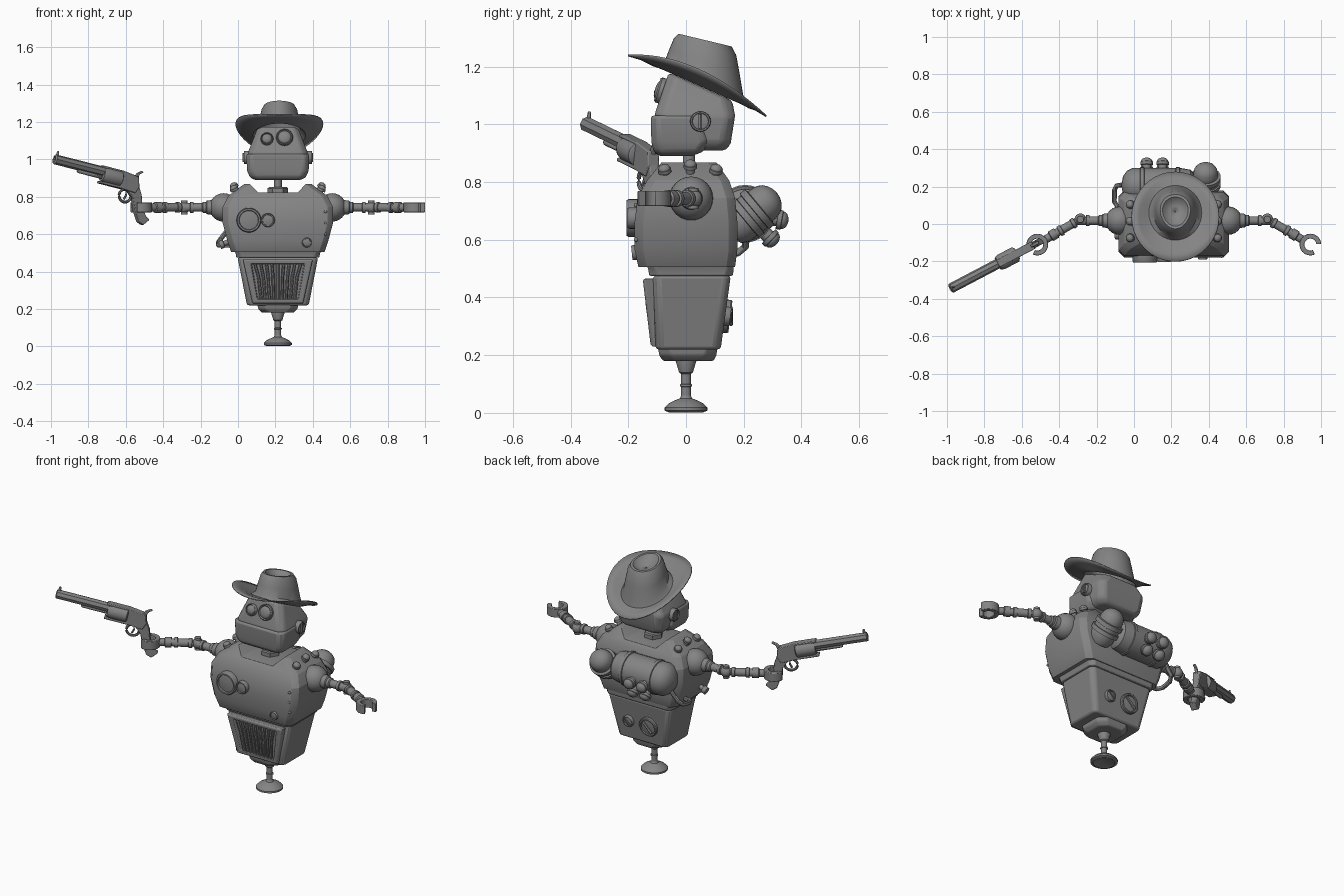
import bpy, bmesh, math
from mathutils import Vector as V, Matrix

if "Cube" in bpy.data.objects:
    bpy.data.objects.remove(bpy.data.objects["Cube"])

CX = 0.213          # body axis, offset because one arm holds a long revolver
TAU = math.tau
made = []
GREY = (0.23, 0.23, 0.23, 1)
grey = bpy.data.materials.new("mid_grey")
grey.use_nodes = True
grey.diffuse_color = GREY
grey.node_tree.nodes["Principled BSDF"].inputs["Base Color"].default_value = GREY


def finish(name, bm, bevel=0):
    bmesh.ops.remove_doubles(bm, verts=bm.verts, dist=1e-5)
    bmesh.ops.recalc_face_normals(bm, faces=bm.faces)
    me = bpy.data.meshes.new(name)
    bm.to_mesh(me)
    bm.free()
    me.materials.append(grey)
    ob = bpy.data.objects.new(name, me)
    ob.location.x = CX
    bpy.context.scene.collection.objects.link(ob)
    if bevel:
        m = ob.modifiers.new("soft_edges", 'BEVEL')
        m.width, m.segments, m.angle_limit = bevel, 2, math.radians(25)
    made.append(ob)
    return ob


def loft(name, rings, bevel=0, caps=True):
    """Skin closed rings of equal length."""
    bm = bmesh.new()
    vs = [[bm.verts.new(p) for p in r] for r in rings]
    n = len(vs[0])
    for a, b in zip(vs, vs[1:]):
        for i in range(n):
            bm.faces.new((a[i], a[(i + 1) % n], b[(i + 1) % n], b[i]))
    if caps:
        bm.faces.new(vs[0])
        bm.faces.new(vs[-1])
    return finish(name, bm, bevel)


def lathe(name, p, d, profile, seg=24):
    """Turn (radius, height) pairs about direction d from point p."""
    m = Matrix.Translation(V(p)) @ V(d).to_track_quat('Z', 'Y').to_matrix().to_4x4()
    return loft(name, [[m @ V((max(r, .0005) * math.cos(TAU * i / seg),
                               max(r, .0005) * math.sin(TAU * i / seg), h))
                        for i in range(seg)] for r, h in profile])


def dome(r, h0, h, steps=5):
    return [(r * math.cos(i * math.pi / 2 / steps), h0 + h * math.sin(i * math.pi / 2 / steps))
            for i in range(steps + 1)]


def ball(name, p, r):
    lathe(name, p, (0, 0, 1), [(r * math.sin(math.pi * i / 12), -r * math.cos(math.pi * i / 12))
                               for i in range(13)])


def tube(name, pts, r, seg=10):
    pts = [V(p) for p in pts]
    rings = []
    for i, p in enumerate(pts):
        t = (pts[min(i + 1, len(pts) - 1)] - pts[max(i - 1, 0)]).normalized()
        q = t.to_track_quat('Z', 'Y')
        rings.append([p + q @ V((r * math.cos(TAU * k / seg), r * math.sin(TAU * k / seg), 0))
                      for k in range(seg)])
    return loft(name, rings)


def block(name, sections, cut, bevel=0.01):
    """Stack chamfered rectangles: (z, half width, front y, back y, slope)."""
    rings = []
    for z, hx, y0, y1, *slope in sections:
        k = slope[0] if slope else 0
        pts = [(-hx + cut, y0), (hx - cut, y0), (hx, y0 + cut), (hx, y1 - cut),
               (hx - cut, y1), (-hx + cut, y1), (-hx, y1 - cut), (-hx, y0 + cut)]
        rings.append([V((x, y, z - k * (y - .04))) for x, y in pts])
    return loft(name, rings, bevel)


def dial(name, p, d, r, t=0.02):
    lathe(name, p, d, [(r, -t), (r, t * .7), (r * .93, t), (r * .8, t),
                       (r * .76, t * .6), (r * .4, t * .75), (0, t * .8)])


# Stand
lathe("foot", (0, 0, 0), (0, 0, 1), [(.02, .012), (.06, .002), (.075, .008), (.075, .018), (.06, .033),
                                    (.035, .045), (.022, .05), (.017, .06)])
lathe("leg_rod", (0, 0, .045), (0, 0, 1), [(.017, 0), (.017, .045), (.021, .047), (.021, .053),
                                          (.017, .055), (.017, .09), (.024, .095), (.036, .135), (.036, .15)])

# Abdomen
block("pelvis", [(.18, .085, -.08, .095), (.2, .105, -.093, .105), (.23, .11, -.097, .11)], .04, .006)
block("abdomen", [(.22, .165, -.105, .12), (.475, .215, -.115, .155)], .02)
block("waist_rim", [(.475, .222, -.128, .162), (.495, .225, -.13, .165), (.52, .235, -.14, .165)], .025, .005)


def panel(s, t, depth=0):
    return V((s * (.135 + .052 * t), -.122 - .028 * t + depth, .23 + .235 * t))


def panel_ring(s, t, depth):
    return [panel(-s, t, depth), panel(s, t, depth), panel(s, 1 - t, depth), panel(-s, 1 - t, depth)]


loft("grille_frame", [panel_ring(1, 0, .045), panel_ring(1, 0, .006), panel_ring(.96, .03, 0),
                      panel_ring(.8, .09, 0), panel_ring(.76, .11, .018)], .003)
for i in range(9):
    s = -.66 + 1.32 * i / 8
    tube("grille_slat", [panel(s * .97, .1, .01), panel(s * .94, .6, .008), panel(s * 1.02, .9, .01)], .0085, 8)
for x, r in ((-.06, .058), (.075, .034)):
    dial("back_screw", (x, .138, .335), (0, 1, -.13), r, .016)
    tube("screw_slot_bar", [(x - r * .5, .156, .335 - r * .5), (x + r * .5, .156, .335 + r * .5)], r * .13, 6)

# Torso with a trench for the neck
torso = block("torso", [(.505, .25, -.165, .17), (.565, .27, -.178, .178), (.66, .295, -.178, .178),
                        (.745, .295, -.168, .17), (.805, .265, -.135, .15), (.868, .18, -.085, .105)], .03, .008)
cutter = loft("neck_trench", [[V((x, y, z)) for x, z in ((-.105, .822), (.105, .822), (.2, .92), (-.2, .92))]
                              for y in (-.4, .4)])
made.remove(cutter)
cutter.hide_render = True
cut = torso.modifiers.new("trench", 'BOOLEAN')
cut.object, cut.operation = cutter, 'DIFFERENCE'
bpy.context.view_layer.update()
bpy.context.view_layer.objects.active = torso
torso.modifiers.move(1, 0)
for m in [m.name for m in torso.modifiers]:
    bpy.ops.object.modifier_apply(modifier=m)
bpy.data.objects.remove(cutter)

dial("chest_gauge_large", (-.155, -.182, .675), (0, -1, 0), .066, .024)
dial("chest_gauge_small", (-.053, -.182, .675), (0, -1, 0), .037, .02)
dial("chest_button", (.155, -.172, .556), (0, -1, -.1), .026, .016)
for z in (.6, .66, .72):
    ball("rivet", (.255, -.173, z), .008)

# Neck
lathe("neck_nut", (0, .01, .815), (0, 0, 1), [(.055, 0), (.055, .03), (.048, .036)], 6)
lathe("neck", (0, .01, .82), (0, 0, 1), [(.021, 0), (.021, .1)])

# Head
block("head", [(.91, .125, -.05, .14), (.935, .15, -.085, .155), (1.03, .162, -.11, .17),
               (1.135, .112, -.06, .16, .44)], .03, .012)
block("jaw", [(.89, .125, -.095, .02), (.905, .15, -.112, .06), (.94, .165, -.12, .085),
              (1.03, .168, -.122, .06)], .025, .01)
for s in (-1, 1):
    dial("ear_disc", (s * .165, .05, 1.01), (s, 0, 0), .036, .017)
    tube("ear_bar", [(s * .182, .05, .985), (s * .182, .05, 1.035)], .007, 6)
for x, z, r in ((-.058, 1.107, .034), (.036, 1.115, .045)):
    y = -.11 + (z - 1.03) * .35
    lathe("eye", (x, y, z), (0, -1, .3), [(r, -.03), (r, .014), (r * .9, .02), (r * .8, .016)]
          + dome(r * .78, .014, .014))

# Hat: sheared rings, brim rolled up at the sides, crown creased on top
hat = []
for r, h, k, cy in ((.24, 0, .44, .04), (.2, .006, .44, .043), (.165, .004, .44, .053), (.146, .006, .44, .06),
                    (.137, .03, .4, .061), (.122, .09, .32, .063), (.108, .14, .27, .066), (.092, .162, .24, .066),
                    (.078, .162, .24, .066), (.058, .142, .24, .066), (.03, .13, .24, .066), (.001, .128, .24, .066)):
    ring = []
    for i in range(40):
        a = TAU * i / 40
        x, y = .97 * r * math.cos(a), cy + r * math.sin(a)
        if h > .02:
            x *= .9 + .1 * math.sin(a)      # pinched toward the front
        curl = .058 * max(0, r - .146) / .094 * math.cos(a) ** 2
        ring.append(V((x + .008, y, 1.136 - k * (y - .04) + h + curl)))
    hat.append(ring)
sheet = loft("hat", hat, 0, False).modifiers.new("felt", 'SOLIDIFY')
sheet.thickness = .006

# Arms, shoulders and claws
for s in (-1, 1):
    sh, el, wr, hand = [V((s * x, y, .743)) for x, y in ((.29, .018), (.5, .025), (.64, -.055), (.73, -.11))]
    ball("shoulder_ball", sh, .076)
    out = V((s, 0, 0))
    lathe("upper_arm", sh + out * .06, out, [(.04, 0), (.036, .03), (.03, .035), (.03, .05), (.023, .055),
                                            (.023, .1), (.03, .102), (.03, .118), (.023, .12), (.023, .15)])
    ball("elbow_ball", el, .031)
    lathe("elbow_pin", el - V((0, 0, .037)), (0, 0, 1), [(.018, 0), (.018, .074)])
    fore = (wr - el).normalized()
    lathe("forearm", el, fore, [(.02, 0), (.02, .03), (.028, .032), (.028, .05), (.023, .052),
                                (.023, .11), (.029, .112), (.029, .13), (.022, .132), (.022, .17)])
    reach = (hand - wr).normalized()
    lathe("wrist", wr, reach, [(.029, -.015), (.029, .02), (.022, .024), (.022, .06)])
    a0 = math.atan2(reach.y, reach.x)
    claw = []
    for i in range(25):
        a = a0 + .6 + (TAU - 1.2) * i / 24
        c = V((math.cos(a), math.sin(a), 0))
        claw.append([hand + c * r + V((0, 0, z)) for r, z in
                     ((.032, -.026), (.058, -.026), (.058, .026), (.032, .026))])
    loft("claw", claw, .003)
    # Studs along the top of each shoulder
    for y, z in ((-.07, .825), (.015, .84), (.1, .825)):
        lathe("shoulder_stud", (s * .222, y, z - .01), (s * .45, (y - .015) * 2, 1),
              [(.015, -.01), (.015, .02), (.023, .021), (.023, .033)] + dome(.021, .034, .016))

# Back tank, pressure caps, canister and pipe
lathe("tank", (-.28, .205, .69), (1, 0, 0), [(.001, 0), (.05, .008), (.08, .03), (.095, .06), (.095, .1),
                                            (.1, .102), (.1, .12), (.095, .122), (.095, .29), (.1, .292),
                                            (.1, .31), (.095, .312), (.085, .37), (.05, .4), (.001, .408)])
for x in (-.145, -.06):
    for ang in (-10, -44):
        a = math.radians(ang)
        lathe("tank_cap", (x, .205, .69), (0, math.cos(a), math.sin(a)),
              [(.024, .08), (.024, .112), (.034, .113), (.034, .128)] + dome(.031, .13, .022))
lathe("canister", (.17, .155, .63), (0, .77, .64), [(.055, 0), (.07, .03), (.07, .06), (.08, .062), (.08, .085),
                                                   (.072, .087), (.072, .105), (.08, .107), (.08, .13),
                                                   (.066, .133), (.066, .15)] + dome(.065, .153, .055))
tube("drain_pipe", [(-.25, .08, .54), (-.3, .09, .54), (-.318, .12, .542), (-.318, .18, .555),
                    (-.305, .205, .575), (-.27, .21, .62), (-.24, .21, .66)], .013)
lathe("side_peg", (-.25, -.06, .565), (-1, 0, -.4), [(.014, 0), (.014, .04), (.022, .042), (.022, .065)])

# Revolver, built in its own frame: x forward, z up
u = V((-.885, -.465, .225)).normalized()
side = V((0, 0, 1)).cross(u).normalized()
G = Matrix.Translation((-.775, -.125, .882)) @ Matrix((u, side, u.cross(side))).transposed().to_4x4()


def g(x, z, y=0):
    return G @ V((x, y, z))


def slab(name, outline, half):
    loft(name, [[g(x, z, y) for x, z in outline] for y in (-half, half)], .004)


lathe("barrel", g(.18, .012), u, [(.027, 0), (.027, .305), (.016, .31), (.014, .29), (.001, .28)], 8)
lathe("ejector_rod", g(.18, -.018), u, [(.011, 0), (.011, .15), (.007, .16)], 10)
lathe("cylinder", g(.075, -.004), u, [(.034, 0), (.043, .006), (.043, .095), (.036, .115)], 12)
slab("frame", [(-.035, -.02), (-.02, .03), (.075, .042), (.2, .042), (.2, .03), (.078, .03), (.078, -.042),
               (.2, -.042), (.2, -.055), (.06, -.055), (-.02, -.06)], .022)
slab("front_sight", [(.465, .03), (.47, .06), (.48, .06), (.485, .03)], .005)
slab("hammer", [(-.02, 0), (-.03, .045), (-.05, .06), (-.042, .068), (-.015, .05), (0, .02)], .008)
slab("grip", [(-.03, -.01), (-.06, -.06), (-.078, -.12), (-.11, -.165), (-.135, -.18), (-.105, -.215),
              (-.075, -.205), (-.04, -.15), (-.015, -.09), (.03, -.05)], .018)
tube("trigger_guard", [g(.03 + .036 * math.cos(TAU * i / 16), -.085 + .034 * math.sin(TAU * i / 16))
                       for i in range(17)], .008, 8)
tube("trigger", [g(.03, -.055), g(.024, -.08), g(.032, -.105)], .006, 6)

# Smooth shading with sharp edges kept
bpy.ops.object.select_all(action='DESELECT')
for ob in made:
    ob.select_set(True)
bpy.context.view_layer.objects.active = made[0]
bpy.ops.object.shade_smooth_by_angle(angle=math.radians(35))
